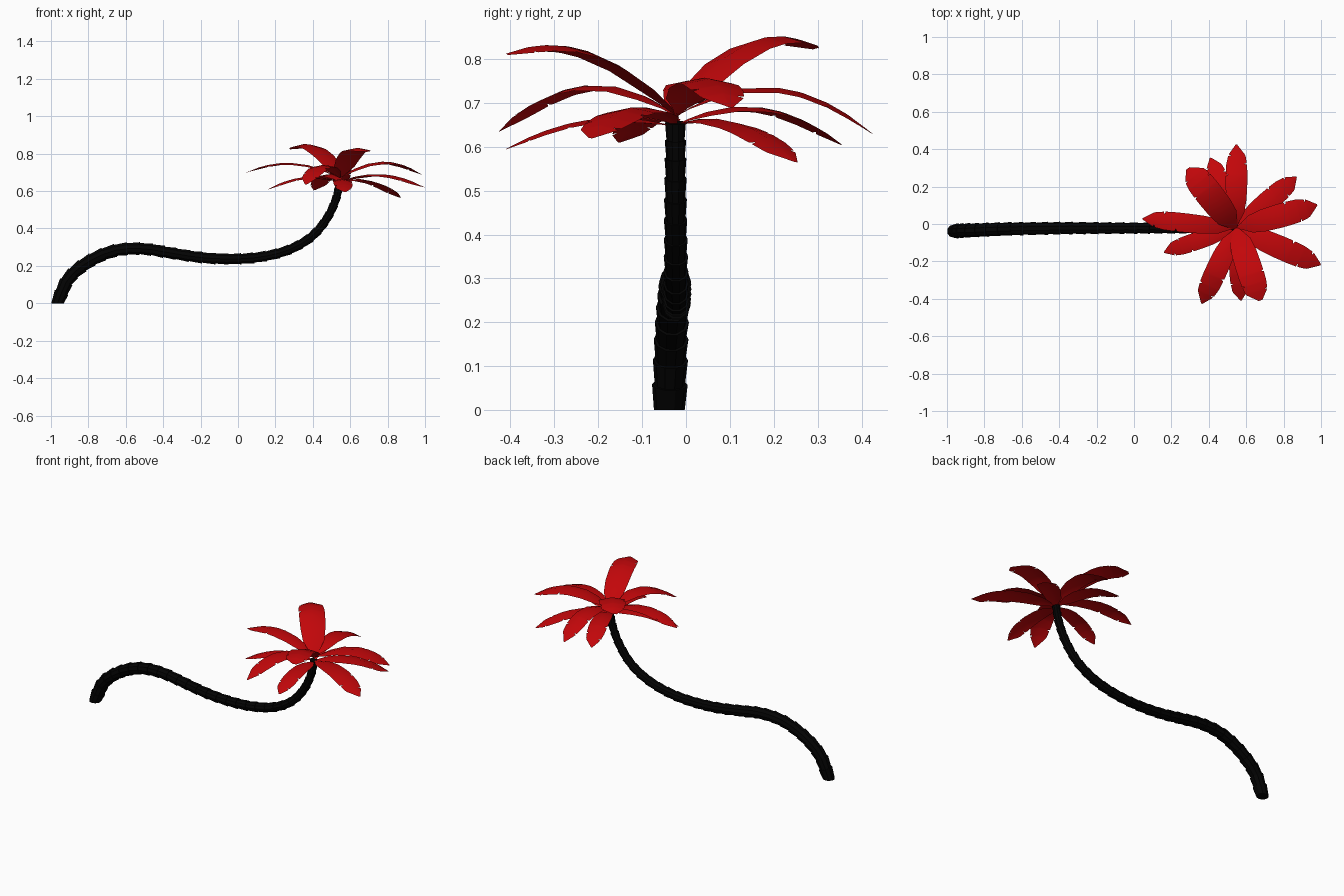
import bpy, bmesh, math
from mathutils import Vector

cube = bpy.data.objects.get("Cube")
if cube:
    bpy.data.objects.remove(cube, do_unlink=True)


def material(name, colour):
    m = bpy.data.materials.new(name)
    m.use_nodes = True
    m.diffuse_color = colour
    bsdf = m.node_tree.nodes["Principled BSDF"]
    bsdf.inputs["Base Color"].default_value = colour
    bsdf.inputs["Roughness"].default_value = 0.8
    return m


RED = material("frond red", (0.54, 0.002, 0.003, 1))
BLACK = material("bark black", (0.001, 0.001, 0.001, 1))


def finish(name, bm, mat):
    mesh = bpy.data.meshes.new(name)
    bm.to_mesh(mesh)
    bm.free()
    mesh.materials.append(mat)
    obj = bpy.data.objects.new(name, mesh)
    bpy.context.collection.objects.link(obj)


def spline(points, u):
    """Smooth curve through the points, u from 0 to 1."""
    n = len(points) - 1
    i = min(int(u * n), n - 1)
    t = u * n - i
    b, c = points[i], points[i + 1]
    a = points[i - 1] if i else b * 2 - c
    d = points[i + 2] if i + 2 <= n else c * 2 - b
    return 0.5 * (2 * b + (c - a) * t + (2 * a - 5 * b + 4 * c - d) * t * t
                  + (3 * b - a - 3 * c + d) * t ** 3)


# Trunk: a chain of cups, each flaring towards its upper rim
path = [Vector(p) for p in [
    (-.965, -.038, 0), (-.908, -.035, .13), (-.80, -.031, .222),
    (-.66, -.026, .282), (-.51, -.024, .292), (-.36, -.022, .269),
    (-.2, -.022, .245), (-.04, -.022, .237), (.115, -.022, .247),
    (.265, -.023, .283), (.39, -.023, .353), (.475, -.024, .452),
    (.525, -.024, .56), (.545, -.024, .655)]]
SEGMENTS, SIDES = 30, 10


def ring(bm, u, radius):
    centre = spline(path, u)
    e = 0.01
    tangent = spline(path, min(u + e, 1)) - spline(path, max(u - e, 0))
    if u == 0:
        tangent = Vector((0, 0, 1))
    tangent.normalize()
    side = Vector((0, 1, 0))
    side = (side - tangent * side.dot(tangent)).normalized()
    up = side.cross(tangent)
    angles = [math.tau * k / SIDES for k in range(SIDES)]
    return [bm.verts.new(centre + radius * (math.cos(a) * side + math.sin(a) * up))
            for a in angles]


bm = bmesh.new()
previous = None
for s in range(SEGMENTS):
    u0, u1 = s / SEGMENTS, (s + 1) / SEGMENTS
    base = 0.035 - 0.015 * u0
    low = ring(bm, u0, base)
    high = ring(bm, u1, base * 1.16)
    if previous:
        pairs = [(previous, low), (low, high)]
    else:
        bm.faces.new(low[::-1])
        pairs = [(low, high)]
    for a, b in pairs:
        for k in range(SIDES):
            j = (k + 1) % SIDES
            bm.faces.new((a[k], a[j], b[j], b[k]))
    previous = high
bm.faces.new(previous)
bmesh.ops.recalc_face_normals(bm, faces=bm.faces)
finish("trunk", bm, BLACK)

# Outline of a frond: (distance along it, left width, right width), with notches
OUTLINE = [(0, .06, .06), (.07, .28, .28), (.18, .74, .74), (.34, .94, .94),
           (.52, 1, 1), (.62, 1, 1), (.635, .76, 1), (.65, 1, 1),
           (.76, .96, .96), (.77, .94, .68), (.78, .93, .93),
           (.86, .8, .82), (.87, .52, .78), (.88, .75, .76),
           (1, .1, .02)]
CROWN = Vector((.545, -.022, 0))


def frond(name, tip, z_base, z_mid, half_width, bluntness=1):
    """Arched leaf blade from the crown to its tip, folded down along its spine."""
    x, y, z_tip = tip
    flat = Vector((x, y, 0)) - CROWN
    side = Vector((-flat.y, flat.x, 0)).normalized()
    fold = Vector((0, 0, -.2 * half_width))
    bm = bmesh.new()
    last = None
    for t, left, right in OUTLINE:
        z = (z_base * (1 - t) * (1 - 2 * t) + 4 * z_mid * t * (1 - t)
             + z_tip * t * (2 * t - 1))
        spine = CROWN + flat * t + Vector((0, 0, z))
        row = [bm.verts.new(p) for p in (
            spine + (side * half_width + fold) * left ** bluntness,
            spine,
            spine + (-side * half_width + fold) * right ** bluntness)]
        if last:
            for k in (0, 1):
                face = bm.faces.new((last[k], last[k + 1], row[k + 1], row[k]))
                face.smooth = True
        last = row
    finish(name, bm, RED)


fronds = [
    ("left_back_low", (.87, .25, .565), .65, .655, .056),
    ("left", (.98, .10, .69), .67, .757, .064),
    ("left_front", (.997, -.22, .62), .65, .69, .062),
    ("right", (.045, .03, .70), .67, .75, .051),
    ("right_front_low", (.16, -.15, .61), .65, .674, .047),
    ("right_front", (.36, -.425, .635), .67, .74, .058),
    ("front_low", (.57, -.41, .595), .645, .662, .05),
    ("front_upper", (.672, -.41, .812), .675, .815, .07, .65),
    ("back", (.55, .425, .63), .67, .735, .058),
    ("right_back_low", (.41, .355, .605), .65, .69, .054),
    ("right_back_upper", (.292, .30, .825), .675, .835, .074, .65),
]
for label, *shape in fronds:
    frond("frond_" + label, *shape)
